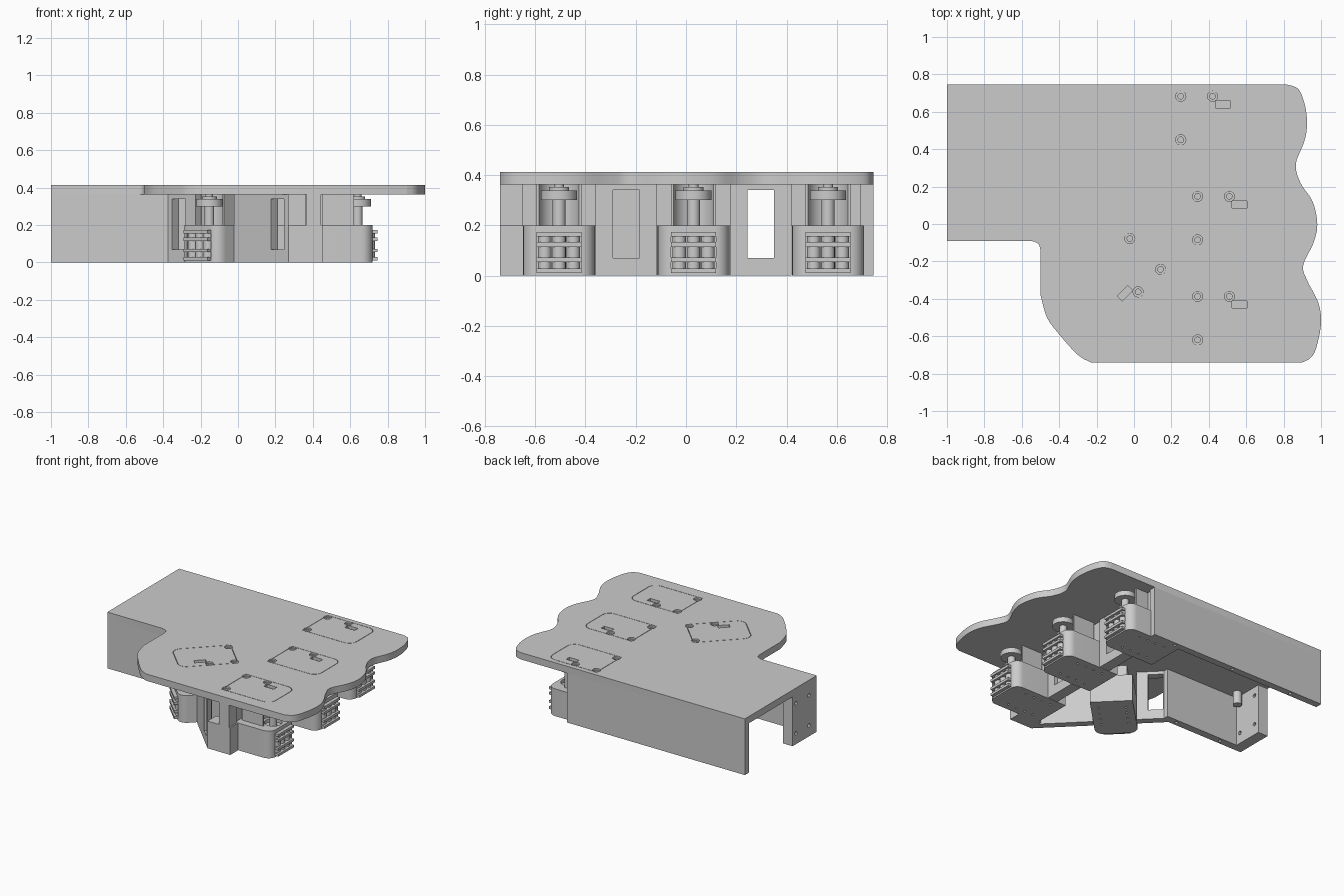
import bpy, bmesh, math
from mathutils import Matrix, Vector

cube = bpy.data.objects.get("Cube")
if cube:
    bpy.data.objects.remove(cube, do_unlink=True)

grey = bpy.data.materials.new("plain grey")
grey.use_nodes = True
grey.diffuse_color = (0.6, 0.6, 0.6, 1)
grey.node_tree.nodes["Principled BSDF"].inputs["Base Color"].default_value = (0.6, 0.6, 0.6, 1)
I = Matrix.Identity(4)
parts = []


def prism(name, pts, z0, z1, M=I):
    """Extrude a plan outline from z0 to z1."""
    bm = bmesh.new()
    face = bm.faces.new([bm.verts.new((x, y, z0)) for x, y in pts])
    top = bmesh.ops.extrude_face_region(bm, geom=[face])["geom"]
    bmesh.ops.translate(bm, vec=(0, 0, z1 - z0),
                        verts=[v for v in top if isinstance(v, bmesh.types.BMVert)])
    bmesh.ops.recalc_face_normals(bm, faces=bm.faces)
    bm.transform(M)
    me = bpy.data.meshes.new(name)
    bm.to_mesh(me)
    bm.free()
    me.materials.append(grey)
    ob = bpy.data.objects.new(name, me)
    bpy.context.collection.objects.link(ob)
    parts.append(ob)
    return ob


def box(name, x0, x1, y0, y1, z0, z1, M=I):
    return prism(name, [(x0, y0), (x1, y0), (x1, y1), (x0, y1)], z0, z1, M)


def disc(name, x, y, r, z0, z1, M=I, n=24):
    ring = [(x + r * math.cos(math.tau * i / n), y + r * math.sin(math.tau * i / n)) for i in range(n)]
    return prism(name, ring, z0, z1, M)


def cut(target, cutters):
    """Subtract the cutters, then drop them."""
    for c in cutters:
        c.hide_render = True
        m = target.modifiers.new("cut", "BOOLEAN")
        m.operation, m.solver, m.object = "DIFFERENCE", "EXACT", c
    bpy.context.view_layer.objects.active = target
    for m in list(target.modifiers):
        bpy.ops.object.modifier_apply(modifier=m.name)
    for c in cutters:
        parts.remove(c)
        bpy.data.objects.remove(c, do_unlink=True)


def spline(pts, steps=5):
    """Smooth curve through the points."""
    p = [Vector(q) for q in [pts[0]] + pts + [pts[-1]]]
    out = []
    for a, b, c, d in zip(p, p[1:], p[2:], p[3:]):
        for i in range(steps):
            t = i / steps
            out.append((b * 2 + (c - a) * t + (a * 2 - b * 5 + c * 4 - d) * t ** 2
                        + (b * 3 - a - c * 3 + d) * t ** 3) / 2)
    return [tuple(v) for v in out] + [pts[-1]]


def place(x, y, angle=0):
    return Matrix.Translation((x, y, 0)) @ Matrix.Rotation(math.radians(angle), 4, "Z")


def module_outline(x0, half, inset=0):
    """Rectangle with rounded outer corners."""
    r = 0.06 - inset
    pts = [(x0 + inset, inset - half), (x0 + inset, half - inset)]
    for cy, start in ((half - 0.06, 90), (0.06 - half, 0)):
        pts += [(0.34 + r * math.cos(math.radians(start - a)),
                 cy + r * math.sin(math.radians(start - a))) for a in range(0, 91, 15)]
    return pts


thumb = place(0.073, -0.145, 225)
fingers = [place(0.23, 0.565), place(0.32, 0.03), place(0.32, -0.505)]
modules = fingers + [thumb]
TOP, UNDER, MID = 0.413, 0.363, 0.2

# top plate with a wavy edge
wave = spline([(0.82, 0.745), (0.88, 0.72), (0.915, 0.63), (0.925, 0.53), (0.91, 0.44), (0.865, 0.32),
               (0.89, 0.22), (0.955, 0.12), (0.98, 0), (0.96, -0.1), (0.905, -0.22), (0.925, -0.3),
               (0.985, -0.42), (1, -0.53), (0.975, -0.66), (0.945, -0.715), (0.9, -0.74)])
palm = spline([(-0.23, -0.74), (-0.3, -0.7), (-0.4, -0.59), (-0.465, -0.5), (-0.5, -0.38)])
heel = spline([(-0.5, -0.14), (-0.512, -0.105), (-0.55, -0.09)])
plate = prism("top_plate", wave + palm + heel + [(-1, -0.09), (-1, 0.745)], UNDER, TOP)

# module seams, screw seats and slots in the plate
cutters = []
for M in modules:
    seam = prism("seam_cutter", module_outline(0, 0.145), TOP - 0.008, TOP + 0.05, M)
    cut(seam, [prism("seam_core", module_outline(0, 0.145, 0.003), TOP - 0.05, TOP + 0.1, M)])
    cutters.append(seam)
    for x, y in ((0.02, 0.118), (0.19, 0.118), (0.02, -0.115)):
        cutters.append(disc("seat_cutter", x, y, 0.027, TOP - 0.012, TOP + 0.05, M))
        cutters.append(disc("screw_cutter", x, y, 0.015, TOP - 0.035, TOP + 0.06, M, 16))
    cutters.append(box("slot_cutter", 0.205, 0.285, 0.055, 0.092, TOP - 0.02, TOP + 0.05, M))
cut(plate, cutters)

# tail channel walls with screw holes underneath, and end flange
back = box("back_wall", -1, 0.445, 0.695, 0.745, 0, UNDER)
cut(back, [disc("hole_cutter", x, 0.72, 0.012, -0.1, 0.03, I, 12) for x in (-0.75, -0.25, 0.25)])
front = box("front_wall", -1, -0.375, -0.09, -0.035, 0, UNDER)
cut(front, [disc("hole_cutter", x, -0.063, 0.012, -0.1, 0.03, I, 12) for x in (-0.8, -0.42)])
flange = box("end_flange", -1, -0.92, -0.035, 0.19, 0, UNDER)
along_x = Matrix.Rotation(math.radians(90), 4, "Y")
cut(flange, [disc("hole_cutter", -z, y, 0.014, -1.1, -0.8, along_x, 12)
             for y in (0.0, 0.15) for z in (0.08, 0.3)])
disc("flange_peg", -0.88, 0.02, 0.03, 0.27, UNDER)

# slanted thumb wall with two windows and a bay for the thumb module
thumb_wall = prism("thumb_wall", [(-0.375, -0.09), (0.27, -0.74), (0.27, -0.665), (-0.32, -0.07),
                                  (-0.32, -0.035), (-0.375, -0.035)], 0, UNDER)
slant = place(-0.0525, -0.415, -45)
openings = [box("window_cutter", s * 0.375 - 0.05, s * 0.375 + 0.05, -0.2, 0.2, 0.07, 0.34, slant)
            for s in (-1, 1)]
openings.append(box("bay_cutter", 0, 0.5, -0.145, 0.145, -0.1, 0.5, thumb))
cut(thumb_wall, openings)

# panels between the finger modules: one open window, one recess
for y0, y1, depth in ((-0.36, -0.115, 0.025), (0.175, 0.42, 0.2)):
    mid = (y0 + y1) / 2
    panel = box("finger_panel", 0.365, 0.445, y0, y1, 0, UNDER)
    cut(panel, [box("window_cutter", 0.445 - depth, 0.5, mid - 0.053, mid + 0.053, 0.07, 0.34)])

# upper wall above the finger modules, and front corner
for y0, y1 in ((-0.65, -0.36), (-0.115, 0.175), (0.42, 0.695)):
    box("finger_upper_wall", 0.365, 0.43, y0, y1, MID, UNDER)
box("front_corner_post", 0.365, 0.445, -0.74, -0.65, MID, UNDER)
box("front_low_wall", 0.27, 0.455, -0.74, -0.64, 0, MID)

# switch modules
for M in modules:
    # lower housing with rounded outer corners and a front pocket
    housing = prism("module_housing", module_outline(-0.03, 0.143), 0, MID, M)
    holes = [disc("hole_cutter", x, y, 0.008, -0.01, 0.012, M, 10)
             for x in (0.06, 0.13, 0.2, 0.27) for y in (-0.09, 0.09)]
    pocket = box("pocket_cutter", 0.3, 0.5, -0.09, 0.09, 0.02, 0.16, M)
    well = disc("well_cutter", 0.32, 0, 0.06, 0.175, 0.3, M)
    cut(housing, holes + [pocket, well])
    # pocket shelves and posts
    for z in (0.01, 0.055, 0.115, 0.155):
        box("pocket_shelf", 0.29, 0.425, -0.09, 0.09, z, z + 0.018, M)
    for y in (-0.057, 0, 0.057):
        disc("pocket_post", 0.385, y, 0.027, 0.02, 0.16, M, 16)
    # upper block hollowed around the key
    upper = box("module_upper_block", 0.13, 0.3, -0.09, 0.09, MID, UNDER, M)
    cut(upper, [disc("hollow_cutter", 0.32, 0, 0.082, 0.1, 0.5, M, 32)])
    # key stem, cap and boss
    disc("key_stem", 0.32, 0, 0.026, 0.17, 0.3, M)
    disc("key_cap", 0.32, 0, 0.072, 0.3, 0.338, M, 32)
    disc("key_boss", 0.32, 0, 0.04, 0.338, 0.353, M)
    disc("key_tip", 0.32, 0, 0.02, 0.353, UNDER, M, 16)

# shading
bpy.ops.object.select_all(action="DESELECT")
for ob in parts:
    ob.select_set(True)
bpy.context.view_layer.objects.active = plate
bpy.ops.object.shade_smooth_by_angle(angle=math.radians(30))
